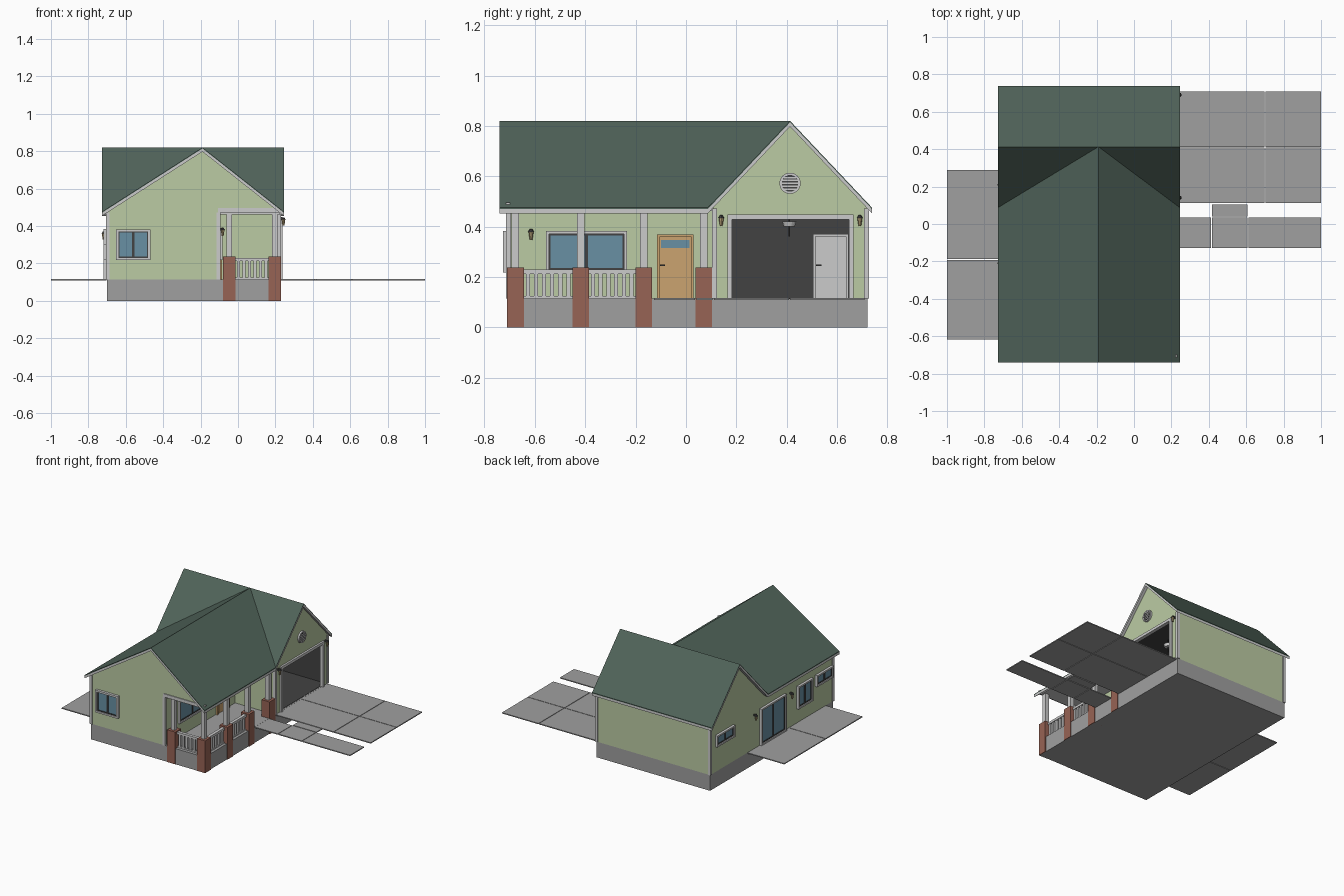
import bpy, bmesh, math
from mathutils import Vector, Matrix

if "Cube" in bpy.data.objects:
    bpy.data.objects.remove(bpy.data.objects["Cube"])


def mat(name, r, g, b):
    m = bpy.data.materials.new(name)
    m.diffuse_color = (r, g, b, 1)
    m.use_nodes = True
    m.node_tree.nodes["Principled BSDF"].inputs["Base Color"].default_value = m.diffuse_color
    return m


GREEN = mat("siding_green", .50, .60, .37)
ROOF = mat("roof_green", .08, .125, .10)
BRICK = mat("brick", .31, .125, .09)
WOOD = mat("wood", .60, .37, .16)
GLASS = mat("glass", .14, .28, .37)
STONE = mat("concrete", .35, .35, .35)
DARK = mat("dark", .055, .055, .055)
AMBER = mat("amber", .55, .42, .22)
WHITE = None


def finish(name, bm, m):
    bmesh.ops.recalc_face_normals(bm, faces=bm.faces)
    me = bpy.data.meshes.new(name)
    bm.to_mesh(me)
    bm.free()
    if m:
        me.materials.append(m)
    ob = bpy.data.objects.new(name, me)
    bpy.context.collection.objects.link(ob)
    return ob


def boxes(name, items, m=None):
    """items: (x0, x1, y0, y1, z0, z1)"""
    bm = bmesh.new()
    for x0, x1, y0, y1, z0, z1 in items:
        c = Vector((x0 + x1, y0 + y1, z0 + z1)) / 2
        s = Matrix.Diagonal((abs(x1 - x0), abs(y1 - y0), abs(z1 - z0), 1))
        bmesh.ops.create_cube(bm, size=1, matrix=Matrix.Translation(c) @ s)
    return finish(name, bm, m)


def prism(name, polys, offset, m=None):
    bm = bmesh.new()
    for p in polys:
        f = bm.faces.new([bm.verts.new(v) for v in p])
        r = bmesh.ops.extrude_face_region(bm, geom=[f], use_keep_orig=True)
        vs = [v for v in r["geom"] if isinstance(v, bmesh.types.BMVert)]
        bmesh.ops.translate(bm, verts=vs, vec=offset)
    return finish(name, bm, m)


def cone(name, loc, r1, r2, h, m=None, seg=12, rot=None):
    bm = bmesh.new()
    bmesh.ops.create_cone(bm, cap_ends=True, segments=seg, radius1=r1, radius2=r2, depth=h,
                          matrix=Matrix.Translation(loc) @ (rot or Matrix()))
    return finish(name, bm, m)


# Wall-relative box: u along wall, d outward from wall
XL, XR, XP, YF, YB, YG, Z0 = -.70, .225, -.10, -.708, .72, .11, .115
XI = -.36  # garage back wall


def on(wall, u0, u1, d0, d1, z0, z1):
    if wall == "front":
        return (u0, u1, YF - d1, YF - d0, z0, z1)
    if wall == "left":
        return (XL - d1, XL - d0, u0, u1, z0, z1)
    x = {"porch": XP, "garage": XR, "inside": XI}[wall]
    return (x + d0, x + d1, u0, u1, z0, z1)


def window(name, wall, u0, u1, z0, z1, panes=2, t=.012):
    boxes(name + "_frame", [on(wall, u0, u1, -.005, .018, z1 - t, z1), on(wall, u0, u1, -.005, .018, z0, z0 + t),
                            on(wall, u0, u0 + t, -.005, .018, z0, z1), on(wall, u1 - t, u1, -.005, .018, z0, z1)])
    w = (u1 - u0) / panes
    boxes(name + "_glass", [on(wall, u0 + t, u1 - t, -.005, .006, z0 + t, z1 - t)], GLASS)
    sash = []
    for i in range(panes):
        a, b = u0 + i * w + (t if i == 0 else 0), u0 + (i + 1) * w - (t if i == panes - 1 else 0)
        s = .006
        sash += [on(wall, a, a + s, 0, .011, z0 + t, z1 - t), on(wall, b - s, b, 0, .011, z0 + t, z1 - t),
                 on(wall, a, b, 0, .011, z0 + t, z0 + t + s), on(wall, a, b, 0, .011, z1 - t - s, z1 - t)]
    boxes(name + "_sash", sash, DARK)


def lamp(name, wall, u, z):
    x0, x1, y0, y1, _, _ = on(wall, u, u, .018, .018, 0, 0)
    boxes(name + "_bracket", [on(wall, u - .006, u + .006, 0, .018, z + .012, z + .024)], DARK)
    cone(name + "_cap", (x0, y0, z + .02), .012, .005, .012, DARK, 8)
    cone(name + "_lantern", (x0, y0, z - .002), .005, .010, .032, AMBER, 8)


def door(name, wall, u0, u1, z1, m, glazed):
    t = .009
    boxes(name + "_frame", [on(wall, u0, u0 + t, 0, .014, Z0, z1), on(wall, u1 - t, u1, 0, .014, Z0, z1),
                            on(wall, u0, u1, 0, .014, z1 - t, z1)], m)
    boxes(name + "_leaf", [on(wall, u0 + t, u1 - t, 0, .006, Z0, z1 - t)], m)
    c, h = (u0 + u1) / 2, (z1 - Z0)
    rows = [(.06, .36), (.42, .72)] + ([] if glazed else [(.79, .92)])
    boxes(name + "_panels", [on(wall, a, a + .045, 0, .010, Z0 + h * p, Z0 + h * q)
                             for p, q in rows for a in (c - .052, c + .007)], m)
    if glazed:
        boxes(name + "_glass", [on(wall, u0 + .016, u1 - .016, 0, .010, Z0 + h * .79, Z0 + h * .92)], GLASS)
    boxes(name + "_handle", [on(wall, u0 + .012, u0 + .032, .006, .018, Z0 + .128, Z0 + .134)], DARK)


# Foundation and paving
boxes("foundation", [(XL, XR, YF, YB, 0, Z0)], STONE)
g, zt = .002, (.109, .116)
tiles = [(XR, .70, .11, .41), (.70, 1, .11, .41), (XR, .70, .41, .71), (.70, 1, .41, .71),
         (XR, .415, -.13, .037), (.415, .61, -.13, .037), (.61, 1, -.13, .037), (.415, .61, .039, .107),
         (-1, XL, -.62, -.19), (-1, XL, -.19, .29)]
boxes("paving", [(a + (g if a > -1 else 0), b - (g if b < 1 else 0), c + g, d - g, *zt) for a, b, c, d in tiles], STONE)

# Roof: main gable along y meets cross gable along x at valleys
RX0, RX1, RY0, RY1, RV, RX, RY, ZE, ZR = -.728, .246, -.74, .738, .087, -.19, .413, .476, .82
slopes = []
for x in (RX0, RX1):
    slopes += [[(x, RY0, ZE), (RX, RY0, ZR), (RX, RY, ZR), (x, RV, ZE)],
               [(x, RV, ZE), (RX, RY, ZR), (x, RY, ZR)]]
slopes.append([(RX0, RY, ZR), (RX1, RY, ZR), (RX1, RY1, ZE), (RX0, RY1, ZE)])
prism("roof_shingles", slopes, (0, 0, -.006), ROOF)
prism("roof_fascia", [[(x, y, z - .006) for x, y, z in s] for s in slopes], (0, 0, -.017), WHITE)

# Walls
T, ZW, ZP, ZO = .01, .478, .805, .488
prism("front_wall", [[(x, YF, z) for x, z in ((XL, Z0), (XL, ZW), (RX, ZP), (XR, ZW), (XR, ZW - .005),
                                             (XP, ZW - .005), (XP, Z0))]], (0, T, 0), GREEN)
prism("left_wall", [[(XL, y, z) for y, z in ((YF, Z0), (YF, ZW), (.105, ZW), (RY, ZP), (YB, ZW), (YB, Z0))]],
      (T, 0, 0), GREEN)
prism("garage_wall", [[(XR, y, z) for y, z in ((YG, Z0), (YG, ZW), (RY, ZP), (YB, ZW), (YB, Z0), (.65, Z0),
                                              (.65, .432), (.18, .432), (.18, Z0))]], (-T, 0, 0), GREEN)
boxes("back_wall", [(XL, XR, YB - T, YB, Z0, ZW)], GREEN)
boxes("porch_walls", [(XP - T, XP, YF, YG, Z0, ZO), (XP, XR, YG, YG + T, Z0, ZW)], GREEN)
boxes("porch_ceiling", [(XP, XR, YF + T, YG, .462, .472)])

# Garage interior lining
boxes("garage_lining", [(XI - T, XI, YG + T, YB - T, Z0, .47), (XI, XR - T, YG + T, YG + T + .006, Z0, .47),
                        (XI, XR - T, YB - T - .006, YB - T, Z0, .47), (XI, XR - T, YG + T, YB - T, .46, .47),
                        (XI, XR - T, YG + T, YB - T, Z0, Z0 + .002)], DARK)
cone("garage_ceiling_lamp", (.05, .41, .41), .022, .028, .02, None, 16)
cone("garage_lamp_rod", (.05, .41, .41), .003, .003, .10, DARK, 8)
boxes("garage_opening_trim", [on("garage", .165, .183, -.012, .014, Z0, .448),
                              on("garage", .647, .665, -.012, .014, Z0, .448),
                              on("garage", .165, .665, -.012, .014, .428, .448)])

# Corner and porch trim
e, w = .006, .014
boxes("corner_trim", [(x - s * w, x + s * e, y - q * w, y + q * e, Z0, ZW - .005)
                      for x, s, y, q in ((XL, -1, YF, -1), (XL, -1, YB, 1), (XR, 1, YB, 1), (XR, 1, YG, -1),
                                         (XP, 1, YF, -1))]
      + [(XP - .008, XR + e, YF - e, YF + T, .472, .496)])

# Windows, doors and wall lamps
window("front_window", "front", -.652, -.468, .218, .382)
window("porch_window", "porch", -.556, -.234, .218, .382)
window("left_rear_window", "left", .45, .66, .30, .384)
window("left_middle_window", "left", -.455, -.285, .218, .384)
window("left_front_window", "left", -.69, -.50, .30, .384)
window("patio_door", "left", -.145, .145, Z0, .384)
door("entry_door", "porch", -.115, .03, .368, WOOD, True)
door("garage_inner_door", "inside", .505, .645, .37, None, False)
for i, (wl, u, z) in enumerate((("porch", -.615, .365), ("garage", .14, .42), ("garage", .69, .42),
                                ("left", .21, .345), ("left", -.21, .345))):
    lamp(f"wall_lamp_{i + 1}", wl, u, z)

# Gable vent
R = Matrix.Rotation(math.pi / 2, 4, 'Y')
cone("vent_ring", (XR + .004, RY, .572), .042, .042, .016, None, 24, R)
cone("vent_disc", (XR + .005, RY, .572), .033, .033, .0165, DARK, 24, R)
slats = []
for i in range(-2, 3):
    hw = math.sqrt(.033 ** 2 - (i * .0115) ** 2)
    slats.append((XR, XR + .016, RY - hw, RY + hw, .572 + i * .0115 - .003, .572 + i * .0115 + .003))
boxes("vent_slats", slats)

# Porch piers and posts
spots = [(-.046, -.677), (.197, -.677), (.197, -.418), (.197, -.168), (.197, .071)]
boxes("brick_piers", [(x - .033, x + .033, y - .033, y + .033, 0, .237) for x, y in spots], BRICK)
boxes("porch_posts", [(x - .015, x + .015, y - .015, y + .015, .237, .466) for x, y in spots])

# Railings between the first piers
rail = []
for a, b in zip(spots[:3], spots[1:4]):
    along_x = a[1] == b[1]
    lo, hi = (a[0], b[0]) if along_x else (a[1], b[1])
    lo, hi = lo + .033, hi - .033
    c = a[1] if along_x else a[0]

    def bar(u0, u1, h, z0, z1):
        return (u0, u1, c - h, c + h, z0, z1) if along_x else (c - h, c + h, u0, u1, z0, z1)
    rail += [bar(lo, hi, .011, .212, .229), bar(lo, hi, .008, Z0, .124)]
    n = 6
    for i in range(n):
        u = lo + (i + .5) * (hi - lo) / n
        rail.append(bar(u - .008, u + .008, .007, .12, .214))
boxes("porch_railing", rail)
